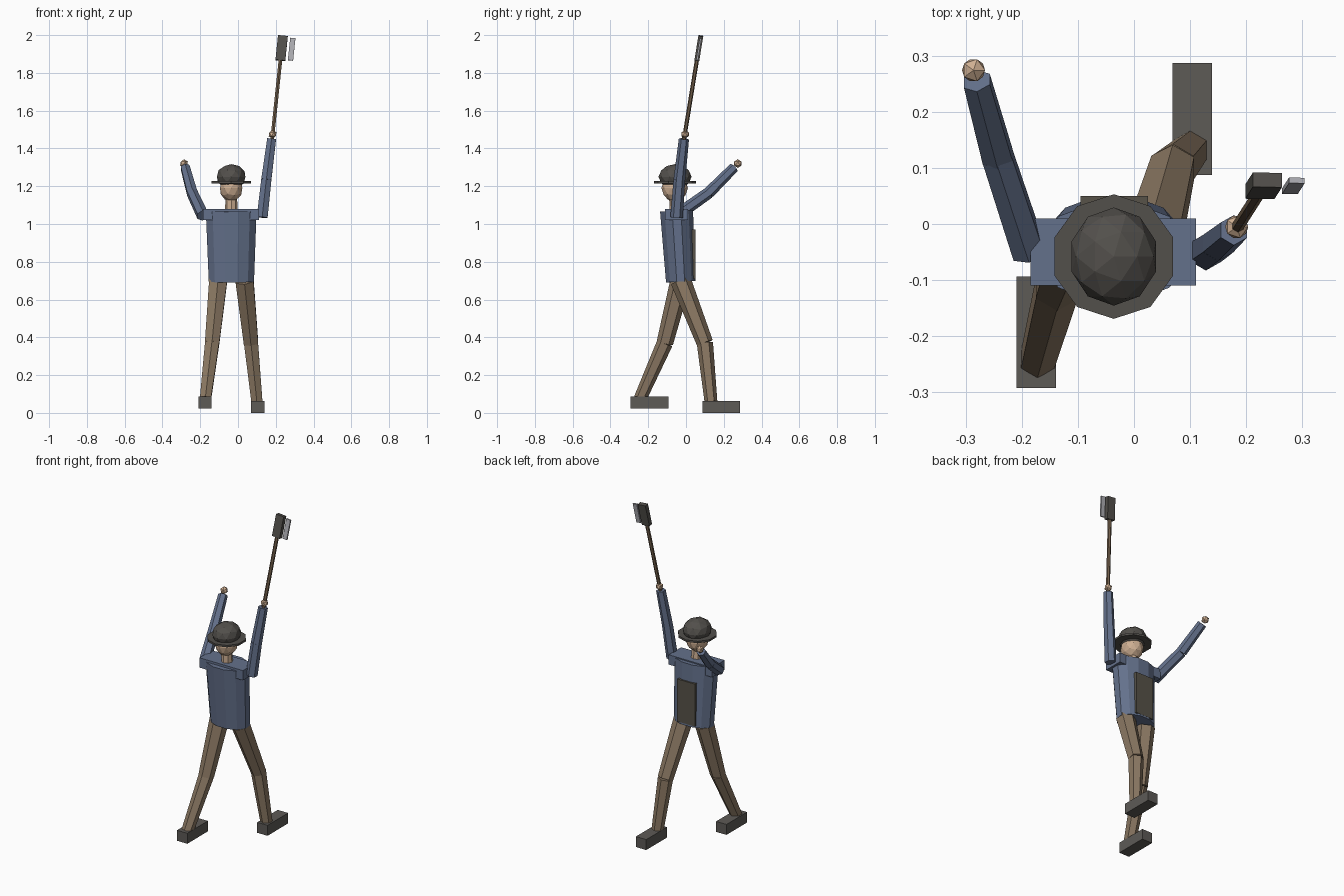
import bpy, bmesh
from mathutils import Matrix, Vector

if "Cube" in bpy.data.objects:
    bpy.data.objects.remove(bpy.data.objects["Cube"])


def material(name, r, g, b):
    m = bpy.data.materials.new(name)
    m.use_nodes = True
    m.diffuse_color = (r, g, b, 1)
    shader = next(n for n in m.node_tree.nodes if n.type == "BSDF_PRINCIPLED")
    shader.inputs["Base Color"].default_value = (r, g, b, 1)
    return m


BLUE = material("blue cloth", .127, .165, .26)
TAN = material("tan trousers", .26, .19, .125)
SKIN = material("skin", .62, .43, .29)
DARK = material("dark grey", .085, .079, .071)
BOOT = material("boot grey", .11, .103, .094)
PACK = material("dark olive", .095, .085, .066)
WOOD = material("brown wood", .17, .115, .07)
STEEL = material("light steel", .42, .42, .45)


def finish(name, bm, mat):
    mesh = bpy.data.meshes.new(name)
    bm.to_mesh(mesh)
    bm.free()
    mesh.materials.append(mat)
    obj = bpy.data.objects.new(name, mesh)
    bpy.context.collection.objects.link(obj)
    return obj


def frame(centre, axis):
    """Placement with local z along the axis and local x kept near world x."""
    z = Vector(axis).normalized()
    x = Vector((1, 0, 0))
    x = (x - z * x.dot(z)).normalized()
    rot = Matrix((x, z.cross(x), z)).transposed().to_4x4()
    return Matrix.Translation(centre) @ rot


def tube(name, a, b, r1, r2, mat, sides=6, squash=1, turn=0):
    """Tapered prism from a to b."""
    a, b = Vector(a), Vector(b)
    bm = bmesh.new()
    place = frame((a + b) / 2, b - a) @ Matrix.Diagonal((1, squash, 1, 1))
    bmesh.ops.create_cone(bm, cap_ends=True, segments=sides, radius1=r1, radius2=r2,
                          depth=(b - a).length,
                          matrix=place @ Matrix.Rotation(turn, 4, "Z"))
    return finish(name, bm, mat)


def box(name, centre, size, mat, axis=(0, 0, 1)):
    bm = bmesh.new()
    bmesh.ops.create_cube(bm, size=1, matrix=frame(centre, axis) @ Matrix.Diagonal((*size, 1)))
    return finish(name, bm, mat)


def ball(name, centre, radii, mat, detail):
    bm = bmesh.new()
    bmesh.ops.create_icosphere(bm, subdivisions=detail, radius=1,
                               matrix=Matrix.Translation(centre) @ Matrix.Diagonal((*radii, 1)))
    return finish(name, bm, mat)


# Torso, shoulders and back panel
tube("torso", (-.035, -.028, .695), (-.036, -.05, 1.07), .124, .139, BLUE,
     sides=12, squash=.65, turn=3.14159 / 12)
box("shoulders", (-.037, -.05, 1.05), (.295, .12, .06), BLUE)
box("back_panel", (-.035, .035, .84), (.12, .03, .26), PACK)

# Head and hat
tube("neck", (-.035, -.055, 1.06), (-.036, -.058, 1.15), .033, .031, SKIN, sides=8)
ball("head", (-.036, -.06, 1.19), (.062, .07, .072), SKIN, 2)
tube("hat_brim", (-.036, -.058, 1.215), (-.036, -.058, 1.227), .111, .111, DARK, sides=10)
ball("hat_crown", (-.036, -.058, 1.25), (.079, .0875, .067), DARK, 2)

# Arms: shoulder, elbow, wrist, hand
arms = {
    "right": [(-.187, -.05, 1.045), (-.243, .12, 1.165), (-.28, .255, 1.3), (-.286, .274, 1.32)],
    "left": [(.128, -.05, 1.035), (.15, -.035, 1.235), (.178, -.011, 1.45), (.183, -.005, 1.475)],
}
for side, (shoulder, elbow, wrist, hand) in arms.items():
    tube(side + "_upper_arm", shoulder, elbow, .033, .031, BLUE)
    tube(side + "_forearm", elbow, wrist, .031, .027, BLUE)
    ball(side + "_hand", hand, (.023, .023, .023), SKIN, 1)

# Legs: hip, knee, ankle, boot
legs = {
    "right": [(-.105, -.028, .7), (-.137, -.112, .37), (-.172, -.243, .075), (-.174, -.193, .054)],
    "left": [(.035, -.028, .7), (.069, .1, .37), (.1, .132, .06), (.104, .187, .032)],
}
for side, (hip, knee, ankle, boot) in legs.items():
    tube(side + "_thigh", hip, knee, .055, .044, TAN)
    tube(side + "_shin", knee, ankle, .043, .034, TAN)
    box(side + "_boot", boot, (.07, .199, .064), BOOT)

# Raised tool: handle, block and loose plate
grip, tip = Vector((.18, -.012, 1.44)), Vector((.228, .063, 1.9))
tool_axis = tip - grip
tube("tool_handle", grip, tip, .011, .011, WOOD)
box("tool_head", (.231, .068, 1.931), (.052, .026, .132), DARK, tool_axis)
box("tool_plate", (.284, .068, 1.925), (.028, .01, .12), STEEL, tool_axis)
